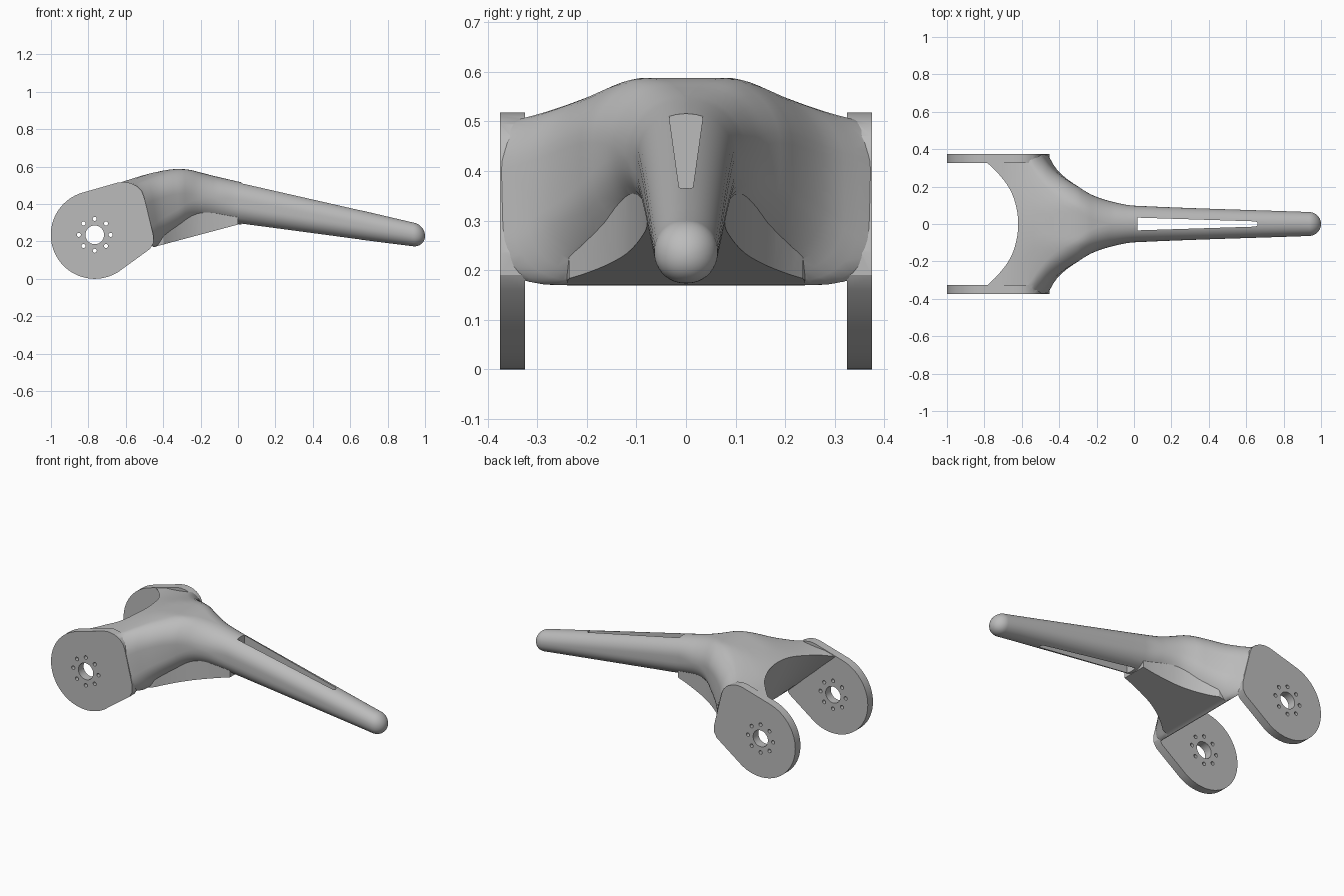
import bpy, bmesh
from math import sin, cos, pi, radians
from mathutils import Vector

cube = bpy.data.objects.get("Cube")
if cube:
    bpy.data.objects.remove(cube, do_unlink=True)

grey = bpy.data.materials.new("satin grey")
grey.use_nodes = True
COLOUR = (0.5, 0.5, 0.5, 1)
grey.diffuse_color = COLOUR
grey.node_tree.nodes["Principled BSDF"].inputs["Base Color"].default_value = COLOUR

# Body stations: x, half width, top height, underside height
STATIONS = [
    (-0.80, 0.80, 0.455, 0.17), (-0.62, 0.58, 0.499, 0.17),
    (-0.52, 0.475, 0.529, 0.17), (-0.45, 0.375, 0.55, 0.17),
    (-0.40, 0.295, 0.568, 0.205), (-0.33, 0.225, 0.586, 0.25),
    (-0.26, 0.175, 0.583, 0.294), (-0.20, 0.145, 0.568, 0.31),
    (-0.10, 0.115, 0.543, 0.303), (0.0, 0.098, 0.52, 0.292),
    (0.935, 0.064, 0.301, 0.174),
]
PLATE_OUT, PLATE_IN = 0.375, 0.325
HUB = Vector((-0.766, 0.235))


def slope(i, k):
    a, b = STATIONS[max(i - 1, 0)], STATIONS[min(i + 1, len(STATIONS) - 1)]
    return (b[k] - a[k]) / (b[0] - a[0])


def station(x):
    """Smooth half width, top and underside at x."""
    i = max(j for j in range(len(STATIONS) - 1) if STATIONS[j][0] <= x + 1e-6)
    a, b = STATIONS[i], STATIONS[i + 1]
    d = b[0] - a[0]
    t = (x - a[0]) / d
    h = t * t * (3 - 2 * t)
    out = [a[k] * (1 - h) + b[k] * h
           + d * t * (1 - t) * ((1 - t) * slope(i, k) - t * slope(i + 1, k))
           for k in (1, 2, 3)]
    out[2] = max(out[2], 0.17)
    return out


def make(name, rings):
    """Closed skin through a list of equal rings."""
    bm = bmesh.new()
    loops = [[bm.verts.new(p) for p in ring] for ring in rings]
    n = len(loops[0])
    for a, b in zip(loops, loops[1:]):
        for i in range(n):
            j = (i + 1) % n
            bm.faces.new((a[i], a[j], b[j], b[i]))
    bm.faces.new(loops[0])
    bm.faces.new(loops[-1])
    bmesh.ops.recalc_face_normals(bm, faces=bm.faces)
    mesh = bpy.data.meshes.new(name)
    bm.to_mesh(mesh)
    bm.free()
    mesh.materials.append(grey)
    obj = bpy.data.objects.new(name, mesh)
    bpy.context.collection.objects.link(obj)
    return obj


def combine(target, tool, operation):
    mod = target.modifiers.new(operation, "BOOLEAN")
    mod.operation, mod.object, mod.solver = operation, tool, "EXACT"
    bpy.context.view_layer.objects.active = target
    bpy.ops.object.modifier_apply(modifier=mod.name)
    bpy.data.objects.remove(tool, do_unlink=True)


def section(x, w, top, low):
    """Rounded section, its top falling to the sides, leaning back at the fork."""
    r = min(0.12, 0.97 * w, 0.48 * (top - low))
    crown = 0.18 * sin(pi * (x + 0.65) / 0.6) if -0.65 < x < -0.05 else 0
    lean = 0.2 * min(1, max(0, (-0.3 - x) / 0.15))
    pts = []
    for q, (sy, cz) in enumerate([(1, top - r), (-1, top - r), (-1, low + r), (1, low + r)]):
        for k in range(10):
            a = (q + k / 9) * pi / 2
            pts.append((sy * (w - r) + r * cos(a), cz + r * sin(a)))
        if q in (0, 2):
            z = top if q == 0 else low
            pts += [(sy * (w - r) * (1 - k / 4), z) for k in range(1, 8)]
    return [(x - lean * (z - 0.2), y,
             z - crown * max(0, abs(y) - 0.1) * (z - low) / (top - low))
            for y, z in pts]


def prism_y(name, outline, y0, y1):
    return make(name, [[(x, y, z) for x, z in outline] for y in (y0, y1)])


def circle(cx, cz, r, n):
    return [(cx + r * cos(2 * pi * i / n), cz + r * sin(2 * pi * i / n)) for i in range(n)]


# Flared body, tapering lever and round tip
xs = [-0.8 + 0.8 * i / 48 for i in range(48)] + [0.935 * i / 10 for i in range(11)]
rings = [section(x, *station(x)) for x in xs]
w, top, low = station(0.935)
mid, half = (top + low) / 2, (top - low) / 2
for i in range(1, 12):
    a = radians(8 * i - 1)
    c = cos(a)
    rings.append(section(0.935 + 0.065 * sin(a), w * c, mid - 0.008 * sin(a) + half * c,
                         mid - 0.008 * sin(a) - half * c))
lever = make("lever_arm", rings)

# Trim the flare just inside the outer plate faces
trim = PLATE_OUT - 0.0006
combine(lever, prism_y("trim_box", [(-2, -1), (2, -1), (2, 2), (-2, 2)], -trim, trim),
        "INTERSECT")

# Gusset under the fork
rings = []
for i in range(21):
    x = -0.47 + 0.47 * i / 20
    g, z = min(0.24, 0.8 * station(x)[0]), 0.29 + 0.267 * x
    rings.append([(x, -g, z), (x, g, z), (x, g, 0.36), (x, -g, 0.36)])
combine(lever, make("gusset", rings), "UNION")

# Fork opening: curved along its top, straight along its bottom edge
arc = [(-0.66, -0.5), (-0.66, -0.3305)]
for i in range(41):
    y = 0.33 * (i / 20 - 1)
    arc.append((-0.62 - 1.45 * y ** 2 - 5.5 * y ** 4, y))
arc += [(-0.66, 0.3305), (-0.66, 0.5)]
rings = []
for z in (0.1, 0.17, 0.25, 0.35, 0.45, 0.52, 0.65):
    t = (z - 0.17) / 0.35
    rings.append([(-0.452 + (x + 0.452) * t, y, z) for x, y in arc]
                 + [(-1.6, 0.5, z), (-1.6, -0.5, z)])
combine(lever, make("fork_opening", rings), "DIFFERENCE")

# Fork plates, each with an axle hole and a ring of bolt holes
outline = []
for i in range(41):
    a = radians(-57 - 196.5 * i / 40)
    outline.append((HUB.x + 0.235 * cos(a), HUB.y + 0.235 * sin(a)))
outline += [(-0.645, 0.514), (-0.61, 0.518), (-0.575, 0.512), (-0.54, 0.495),
            (-0.515, 0.47), (-0.503, 0.44), (-0.453, 0.235), (-0.453, 0.19), (-0.47, 0.16)]
holes = [circle(*HUB, 0.05, 40)]
for i in range(8):
    a = i * pi / 4
    holes.append(circle(HUB.x + 0.085 * cos(a), HUB.y + 0.085 * sin(a), 0.011, 16))
for side in (-1, 1):
    plate = prism_y("fork_plate", outline, side * PLATE_IN, side * PLATE_OUT)
    for hole in holes:
        combine(plate, prism_y("hole", hole, side * 0.2, side * 0.5), "DIFFERENCE")
    combine(lever, plate, "UNION")

# Tapered slot through the lever
slot = [(0.02, -0.034), (0.65, -0.014), (0.66, -0.008), (0.66, 0.008), (0.65, 0.014), (0.02, 0.034)]
combine(lever, make("slot", [[(x, y, z) for x, y in slot] for z in (0, 1)]), "DIFFERENCE")

bpy.ops.object.select_all(action="DESELECT")
lever.select_set(True)
bpy.context.view_layer.objects.active = lever
bpy.ops.object.shade_smooth_by_angle(angle=radians(28))
